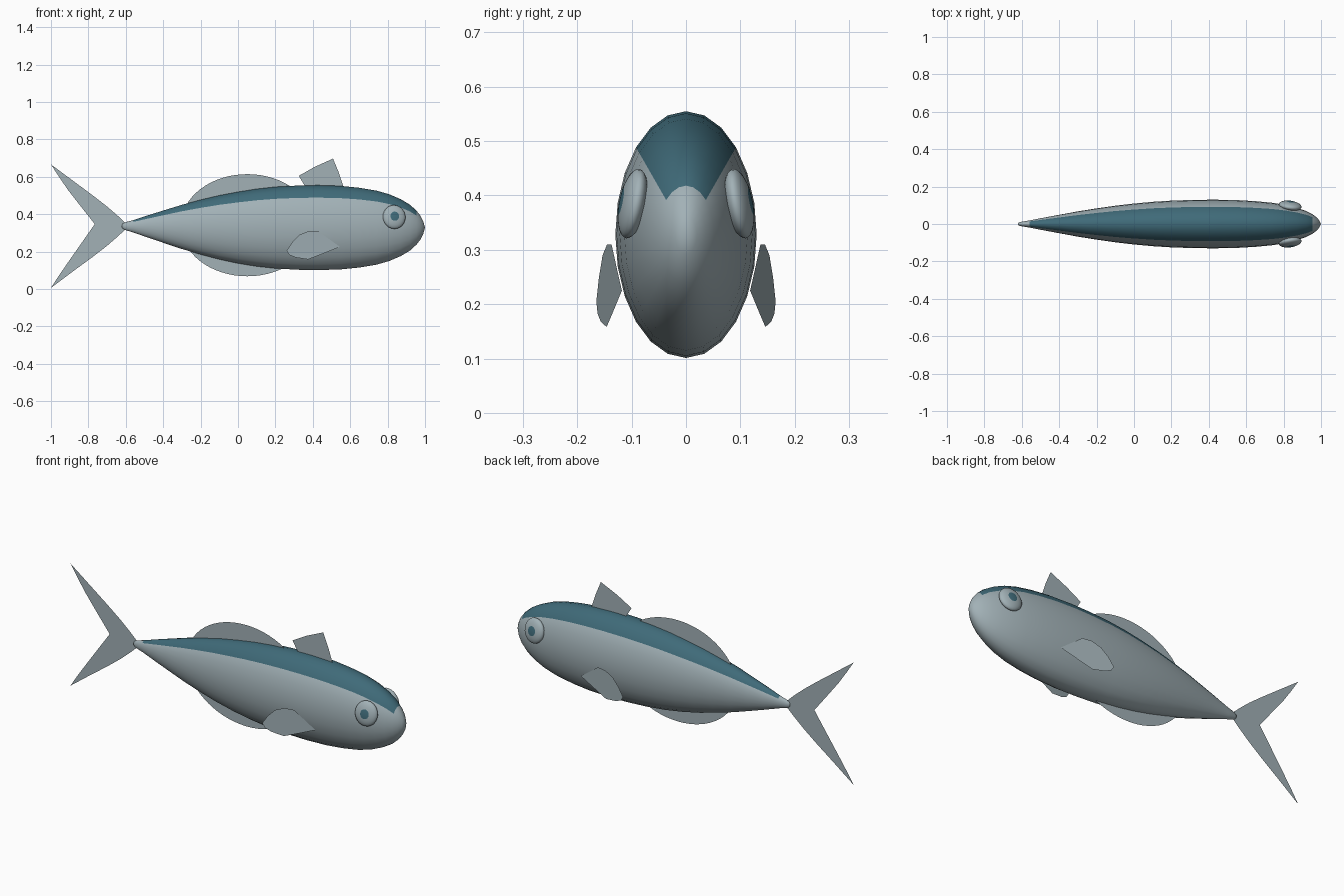
import bpy, bmesh, math
from mathutils import Matrix

cube = bpy.data.objects.get("Cube")
if cube:
    bpy.data.objects.remove(cube, do_unlink=True)


def material(name, rgb):
    m = bpy.data.materials.new(name)
    m.use_nodes = True
    m.diffuse_color = (*rgb, 1)
    m.node_tree.nodes["Principled BSDF"].inputs["Base Color"].default_value = (*rgb, 1)
    return m


silver = material("silver grey", (0.36, 0.44, 0.47))
teal = material("dark teal", (0.05, 0.145, 0.19))


def finish(name, bm, mats, smooth=True):
    mesh = bpy.data.meshes.new(name)
    bm.to_mesh(mesh)
    bm.free()
    obj = bpy.data.objects.new(name, mesh)
    bpy.context.collection.objects.link(obj)
    for m in mats:
        mesh.materials.append(m)
    for p in mesh.polygons:
        p.use_smooth = smooth
    return obj


def fin(name, outline, depth=lambda x: 0.0):
    """Thin sheet from an (x, z) outline; depth gives y along its length."""
    bm = bmesh.new()
    bm.faces.new([bm.verts.new((x, depth(x), z)) for x, z in outline])
    bmesh.ops.triangulate(bm, faces=bm.faces[:])
    return finish(name, bm, [silver], False)


# Body: elliptical rings lofted along x, given as (x, half height)
SIDES, WIDTH, MID = 24, 0.573, 0.328
stations = [(-0.618, 0.012), (-0.605, 0.02), (-0.56, 0.033), (-0.48, 0.06),
            (-0.4, 0.086), (-0.3, 0.118), (-0.2, 0.146), (-0.1, 0.171),
            (0, 0.191), (0.1, 0.207), (0.2, 0.218), (0.32, 0.225),
            (0.43, 0.227), (0.55, 0.223), (0.65, 0.213), (0.74, 0.198),
            (0.81, 0.178), (0.87, 0.152), (0.92, 0.122), (0.955, 0.09),
            (0.975, 0.064), (0.99, 0.035)]
bm = bmesh.new()
rings = []
for x, h in stations:
    mid = MID + 0.008 * max(0, -x / 0.6)
    rings.append([bm.verts.new((x, h * WIDTH * math.cos(a), mid + h * math.sin(a)))
                  for a in (math.tau * i / SIDES for i in range(SIDES))])
for (x0, _), a, b in zip(stations, rings, rings[1:]):
    for i in range(SIDES):
        j = (i + 1) % SIDES
        f = bm.faces.new((a[i], a[j], b[j], b[i]))
        # Teal band over the upper quarter of the back
        on_back = SIDES // 8 <= i < SIDES * 3 // 8
        f.material_index = int(on_back and -0.57 < x0 < 0.95)
for ring, tip in ((rings[0], (-0.622, 0, 0.336)), (rings[-1], (1, 0, MID))):
    v = bm.verts.new(tip)
    for i in range(SIDES):
        bm.faces.new((ring[i], ring[(i + 1) % SIDES], v))
bmesh.ops.recalc_face_normals(bm, faces=bm.faces)
finish("body", bm, [silver, teal])

# Eyes: flattened spheres leaning inward at the top and front, with teal pupils
for side, name in ((1, "left_eye"), (-1, "right_eye")):
    bm = bmesh.new()
    bmesh.ops.create_uvsphere(bm, u_segments=24, v_segments=16, radius=1)
    for f in bm.faces:
        c = f.calc_center_median()
        f.material_index = int(c.z > 0 and math.hypot(c.x, c.y) < 0.38)
    bm.transform(Matrix.Translation((0.835, side * 0.098, 0.385))
                 @ Matrix.Rotation(side * math.radians(-8), 4, "Z")
                 @ Matrix.Rotation(side * math.radians(11), 4, "X")
                 @ Matrix.Diagonal((0.061, 0.024, 0.065, 1))
                 @ Matrix.Rotation(-side * math.pi / 2, 4, "X"))
    finish(name, bm, [silver, teal])

# Forked tail: upper lobe mirrored about the midline
AXIS = 0.336
lobe = [(-0.6, 0.015), (-0.64, 0.053), (-0.7, 0.105), (-0.78, 0.167),
        (-0.88, 0.24), (-1, 0.33), (-0.96, 0.268), (-0.91, 0.195),
        (-0.84, 0.105)]
tail = ([(x, AXIS + h) for x, h in lobe] + [(-0.757, AXIS)]
        + [(x, AXIS - h) for x, h in reversed(lobe)])
fin("tail_fin", tail)

# Rounded fins above and below the rear body: half ellipses
for sign, name in ((1, "rear_dorsal_fin"), (-1, "anal_fin")):
    fin(name, [(0.05 + 0.355 * math.cos(math.pi * i / 32),
                0.341 + sign * 0.273 * math.sin(math.pi * i / 32))
               for i in range(33)])

# Pointed front dorsal fin
fin("front_dorsal_fin", [(0.325, 0.605), (0.41, 0.653), (0.508, 0.697),
                         (0.54, 0.62), (0.57, 0.53), (0.37, 0.53)])

# Side fins, flaring outward toward the rear
pectoral = [(0.545, 0.225), (0.49, 0.265), (0.43, 0.31), (0.38, 0.31),
            (0.33, 0.29), (0.29, 0.25), (0.26, 0.205), (0.275, 0.182),
            (0.31, 0.168), (0.375, 0.158), (0.45, 0.187)]
for side, name in ((1, "left_pectoral_fin"), (-1, "right_pectoral_fin")):
    fin(name, pectoral, lambda x, s=side: s * (0.118 + 0.165 * (0.545 - x)))
